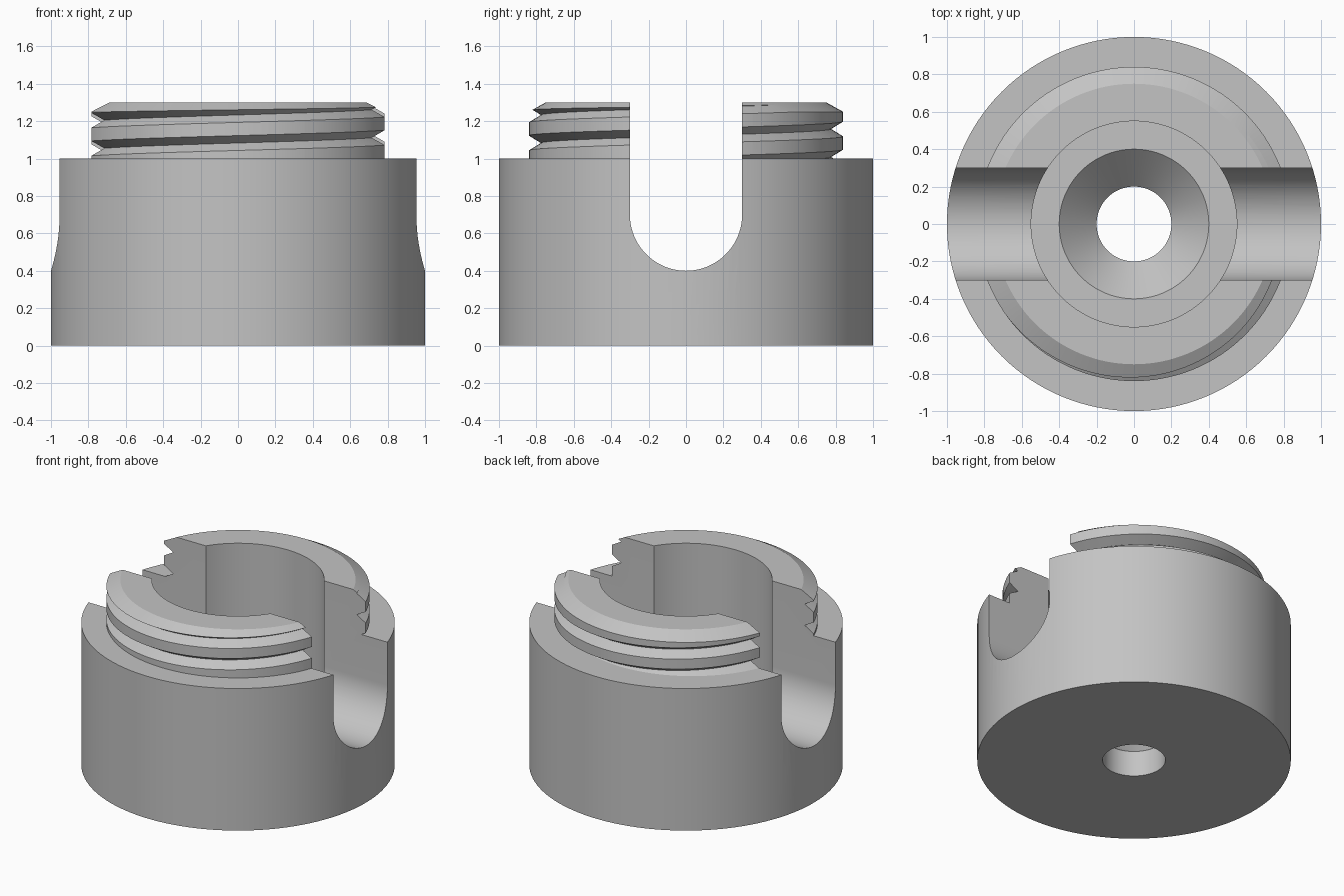
import bpy, bmesh
from math import cos, sin, pi, radians

SEGMENTS = 128
PITCH = 0.15

default = bpy.data.objects.get("Cube")
if default:
    bpy.data.objects.remove(default, do_unlink=True)

metal = bpy.data.materials.new("grey metal")
metal.use_nodes = True
grey = (0.55, 0.55, 0.55, 1)
metal.diffuse_color = grey
metal.node_tree.nodes["Principled BSDF"].inputs["Base Color"].default_value = grey


def finish(bm, name):
    bmesh.ops.recalc_face_normals(bm, faces=bm.faces)
    mesh = bpy.data.meshes.new(name)
    bm.to_mesh(mesh)
    bm.free()
    mesh.materials.append(metal)
    obj = bpy.data.objects.new(name, mesh)
    bpy.context.collection.objects.link(obj)
    return obj


def sweep(name, sections, closed_profile, closed_path):
    """Skin a list of point rings and cap whatever stays open."""
    bm = bmesh.new()
    rings = [[bm.verts.new(p) for p in section] for section in sections]
    n, m = len(rings), len(rings[0])
    for i in range(n if closed_path else n - 1):
        a, b = rings[i], rings[(i + 1) % n]
        for j in range(m if closed_profile else m - 1):
            k = (j + 1) % m
            bm.faces.new((a[j], b[j], b[k], a[k]))
    if closed_path:
        bm.faces.new([r[0] for r in rings])
        bm.faces.new([r[-1] for r in rings])
    else:
        bm.faces.new(rings[0])
        bm.faces.new(rings[-1])
    return finish(bm, name)


def lathe(name, profile):
    angles = [2 * pi * i / SEGMENTS for i in range(SEGMENTS)]
    sections = [[(r * cos(a), r * sin(a), z) for r, z in profile] for a in angles]
    return sweep(name, sections, False, True)


def combine(target, tool, operation):
    mod = target.modifiers.new(operation.lower(), "BOOLEAN")
    mod.operation, mod.object, mod.solver = operation, tool, "EXACT"
    bpy.ops.object.select_all(action="DESELECT")
    bpy.context.view_layer.objects.active = target
    target.select_set(True)
    bpy.ops.object.modifier_apply(modifier=mod.name)
    bpy.data.objects.remove(tool, do_unlink=True)


# Chamfered neck
neck = lathe("neck", [(0.84, 0.9), (0.84, 1.25), (0.75, 1.3)])

# Helical V groove that leaves the thread on the neck
groove_profile = [(0.775, 0), (0.86, 0.052), (0.86, -0.052)]
sections = []
for i in range(-SEGMENTS, 2 * SEGMENTS + 1):
    turn = i / SEGMENTS
    a = 2 * pi * turn - pi / 2
    z = 1.083 + PITCH * turn
    sections.append([(r * cos(a), r * sin(a), z + dz) for r, dz in groove_profile])
combine(neck, sweep("groove_cutter", sections, True, False), "DIFFERENCE")

# Round body joined with the neck
body = lathe("threaded_body", [(1, 0), (1, 1)])
combine(body, neck, "UNION")

# Wide bore with a countersunk hole through the floor
bore = lathe("bore_cutter", [(0.2, -0.1), (0.2, 0.18), (0.4, 0.38), (0.55, 0.38), (0.55, 1.5)])
combine(body, bore, "DIFFERENCE")

# Round-bottomed slot across the whole width
arc = [pi + pi * i / 48 for i in range(49)]
outline = [(0.3 * cos(a), 0.7 + 0.3 * sin(a)) for a in arc] + [(0.3, 1.5), (-0.3, 1.5)]
slot = sweep("slot_cutter", [[(x, y, z) for y, z in outline] for x in (-1.2, 1.2)], True, False)
combine(body, slot, "DIFFERENCE")

bpy.ops.object.select_all(action="DESELECT")
bpy.context.view_layer.objects.active = body
body.select_set(True)
bpy.ops.object.shade_smooth_by_angle(angle=radians(20))
